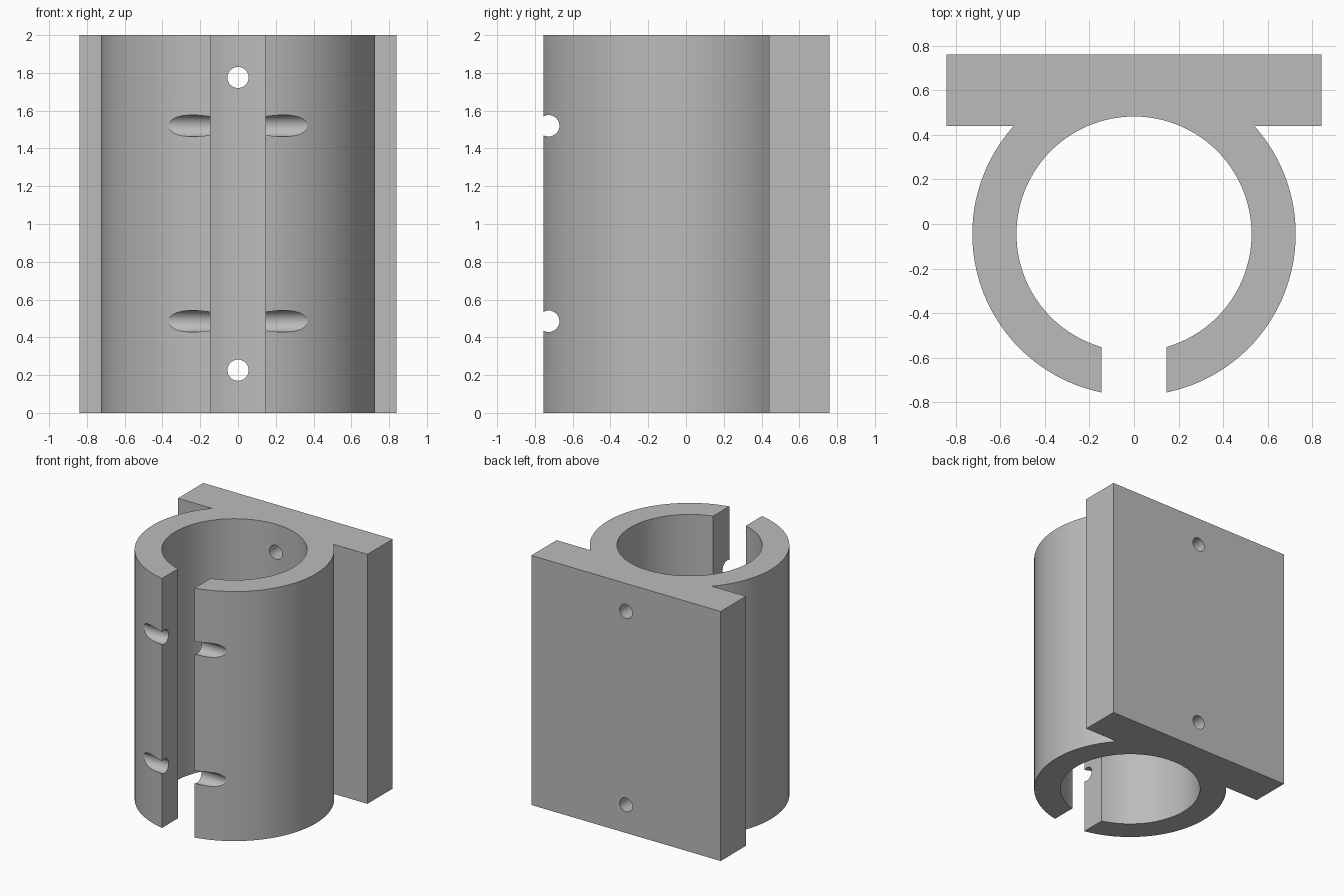
import bpy, bmesh, math

if "Cube" in bpy.data.objects:
    bpy.data.objects.remove(bpy.data.objects["Cube"])

CY = -0.045               # centre of the clamp ring
R_OUT, R_IN = 0.725, 0.527
SLOT = 0.145              # half width of the front slot
PLATE_X, PLATE_Y0, PLATE_Y1 = 0.84, 0.44, 0.76
HEIGHT = 2.0

grey = bpy.data.materials.new("grey")
grey.diffuse_color = (0.5, 0.5, 0.5, 1)
grey.use_nodes = True
grey.node_tree.nodes["Principled BSDF"].inputs["Base Color"].default_value = grey.diffuse_color


def arc(r, a0, a1, n):
    return [(r * math.cos(a0 + (a1 - a0) * i / n),
             CY + r * math.sin(a0 + (a1 - a0) * i / n)) for i in range(n + 1)]


# Cross-section: open ring merged into the mounting plate
join = math.asin((PLATE_Y0 - CY) / R_OUT)
out_slot = -math.acos(SLOT / R_OUT)
in_slot = -math.acos(SLOT / R_IN)
right = arc(R_OUT, join, out_slot, 40)
left = [(-x, y) for x, y in reversed(right)]
bore = arc(R_IN, in_slot, math.pi - in_slot, 96)
plate = [(-PLATE_X, PLATE_Y0), (-PLATE_X, PLATE_Y1),
         (PLATE_X, PLATE_Y1), (PLATE_X, PLATE_Y0)]
profile = right + bore + left + plate

bm = bmesh.new()
base = bm.faces.new([bm.verts.new((x, y, 0)) for x, y in profile])
ext = bmesh.ops.extrude_face_region(bm, geom=[base])
bmesh.ops.translate(bm, vec=(0, 0, HEIGHT),
                    verts=[v for v in ext["geom"] if isinstance(v, bmesh.types.BMVert)])
bmesh.ops.recalc_face_normals(bm, faces=bm.faces)
mesh = bpy.data.meshes.new("clamp_bracket")
bm.to_mesh(mesh)
bm.free()
mesh.materials.append(grey)
bracket = bpy.data.objects.new("clamp_bracket", mesh)
bpy.context.collection.objects.link(bracket)


def drill(name, radius, depth, loc, rot):
    """Cut a round hole through the bracket."""
    bpy.ops.mesh.primitive_cylinder_add(vertices=32, radius=radius, depth=depth,
                                        location=loc, rotation=rot)
    cutter = bpy.context.object
    cutter.name = name
    cutter.hide_render = True
    cutter.data.materials.append(grey)
    mod = bracket.modifiers.new(name, "BOOLEAN")
    mod.operation, mod.solver, mod.object = "DIFFERENCE", "EXACT", cutter
    bpy.context.view_layer.objects.active = bracket
    bpy.ops.object.modifier_apply(modifier=name)
    bpy.data.objects.remove(cutter)


# Clamp bolt holes across the slot
for z in (0.485, 1.52):
    drill("bolt_hole", 0.057, 2, (0, -0.727, z), (0, math.pi / 2, 0))
# Mounting holes through the plate
for z in (0.226, 1.776):
    drill("mount_hole", 0.056, 0.8, (0, 0.6, z), (math.pi / 2, 0, 0))

bpy.ops.object.select_all(action="DESELECT")
bracket.select_set(True)
bpy.context.view_layer.objects.active = bracket
bpy.ops.object.shade_smooth_by_angle(angle=math.radians(30))
